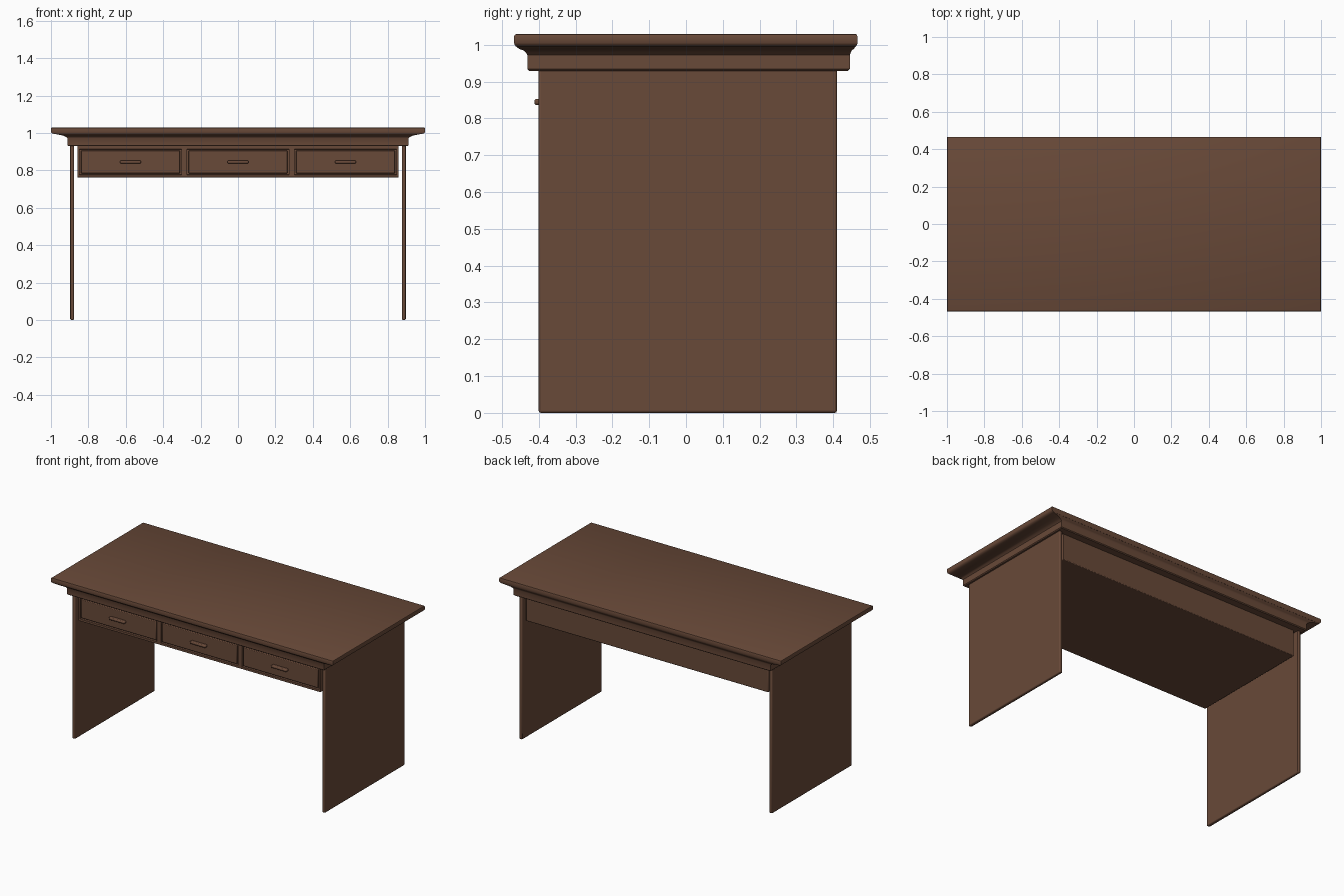
import bpy, bmesh, math

cube = bpy.data.objects.get("Cube")
if cube:
    bpy.data.objects.remove(cube, do_unlink=True)

WOOD = (0.14, 0.067, 0.04, 1)
wood = bpy.data.materials.new("dark_brown_wood")
wood.use_nodes = True
wood.diffuse_color = WOOD
wood.node_tree.nodes["Principled BSDF"].inputs["Base Color"].default_value = WOOD


def finish(name, bm, bevel=0.0, segments=2):
    """Turn a bmesh into a wooden object with softened edges."""
    bmesh.ops.recalc_face_normals(bm, faces=bm.faces)
    mesh = bpy.data.meshes.new(name)
    bm.to_mesh(mesh)
    bm.free()
    mesh.materials.append(wood)
    obj = bpy.data.objects.new(name, mesh)
    bpy.context.collection.objects.link(obj)
    if bevel:
        mod = obj.modifiers.new("soft_edges", "BEVEL")
        mod.width, mod.segments = bevel, segments
    bpy.ops.object.select_all(action="DESELECT")
    obj.select_set(True)
    bpy.context.view_layer.objects.active = obj
    bpy.ops.object.shade_smooth_by_angle(angle=math.radians(40))
    return obj


def box(name, x, y, z, bevel=0.004):
    """Box from (low, high) ranges on each axis."""
    bm = bmesh.new()
    bmesh.ops.create_cube(bm, size=1)
    for v in bm.verts:
        for i, (low, high) in enumerate((x, y, z)):
            v.co[i] = low if v.co[i] < 0 else high
    return finish(name, bm, bevel)


def stacked_rings(name, rings):
    """Moulding made by joining rectangles (half width, front, back, height)."""
    bm = bmesh.new()
    loops = []
    for hx, front, back, z in rings:
        corners = ((-hx, front), (hx, front), (hx, back), (-hx, back))
        loops.append([bm.verts.new((x, y, z)) for x, y in corners])
    for a, b in zip(loops, loops[1:]):
        for i in range(4):
            j = (i + 1) % 4
            bm.faces.new((a[i], a[j], b[j], b[i]))
    bm.faces.new(loops[0][::-1])
    bm.faces.new(loops[-1])
    return finish(name, bm)


# Moulded apron flaring out to the table top
stacked_rings("top_moulding", [
    (0.907, -0.426, 0.440, 0.929),
    (0.912, -0.431, 0.445, 0.934),
    (0.912, -0.431, 0.445, 0.972),
    (0.918, -0.434, 0.447, 0.978),
    (0.930, -0.441, 0.450, 0.984),
    (0.950, -0.454, 0.456, 0.989),
    (0.985, -0.462, 0.462, 0.996),
])
stacked_rings("table_top", [
    (0.985, -0.462, 0.462, 0.995),
    (0.996, -0.465, 0.464, 0.999),
    (1.000, -0.467, 0.466, 1.005),
    (1.000, -0.467, 0.466, 1.022),
    (0.998, -0.465, 0.464, 1.027),
    (0.994, -0.461, 0.460, 1.029),
])

# Side panels
for side, s in (("left", 1), ("right", -1)):
    x = sorted((s * 0.876, s * 0.897))
    box(f"{side}_side_panel", x, (-0.40, 0.41), (0, 0.94), 0.006)

# Drawer case with a front frame of rails and stiles
FRONT = -0.392
box("drawer_case", (-0.859, 0.859), (-0.375, 0.395), (0.762, 0.94))
for name, z in (("lower_rail", (0.762, 0.777)), ("upper_rail", (0.912, 0.94))):
    box(name, (-0.859, 0.859), (FRONT, -0.37), z, 0.002)
for i, (a, b) in enumerate(((0.272, 0.303), (0.847, 0.859))):
    for side, s in (("left", 1), ("right", -1)):
        kind = ("divider", "end_stile")[i]
        box(f"{side}_{kind}", sorted((s * a, s * b)), (FRONT, -0.37),
            (0.765, 0.92), 0.002)

# Three drawer fronts with slim bar handles
for name, cx in (("right", -0.575), ("middle", 0), ("left", 0.575)):
    box(f"{name}_drawer_front", (cx - 0.265, cx + 0.265), (FRONT, -0.37),
        (0.784, 0.905), 0.004)
    box(f"{name}_handle", (cx - 0.056, cx + 0.056), (-0.412, -0.385),
        (0.836, 0.853), 0.006)
